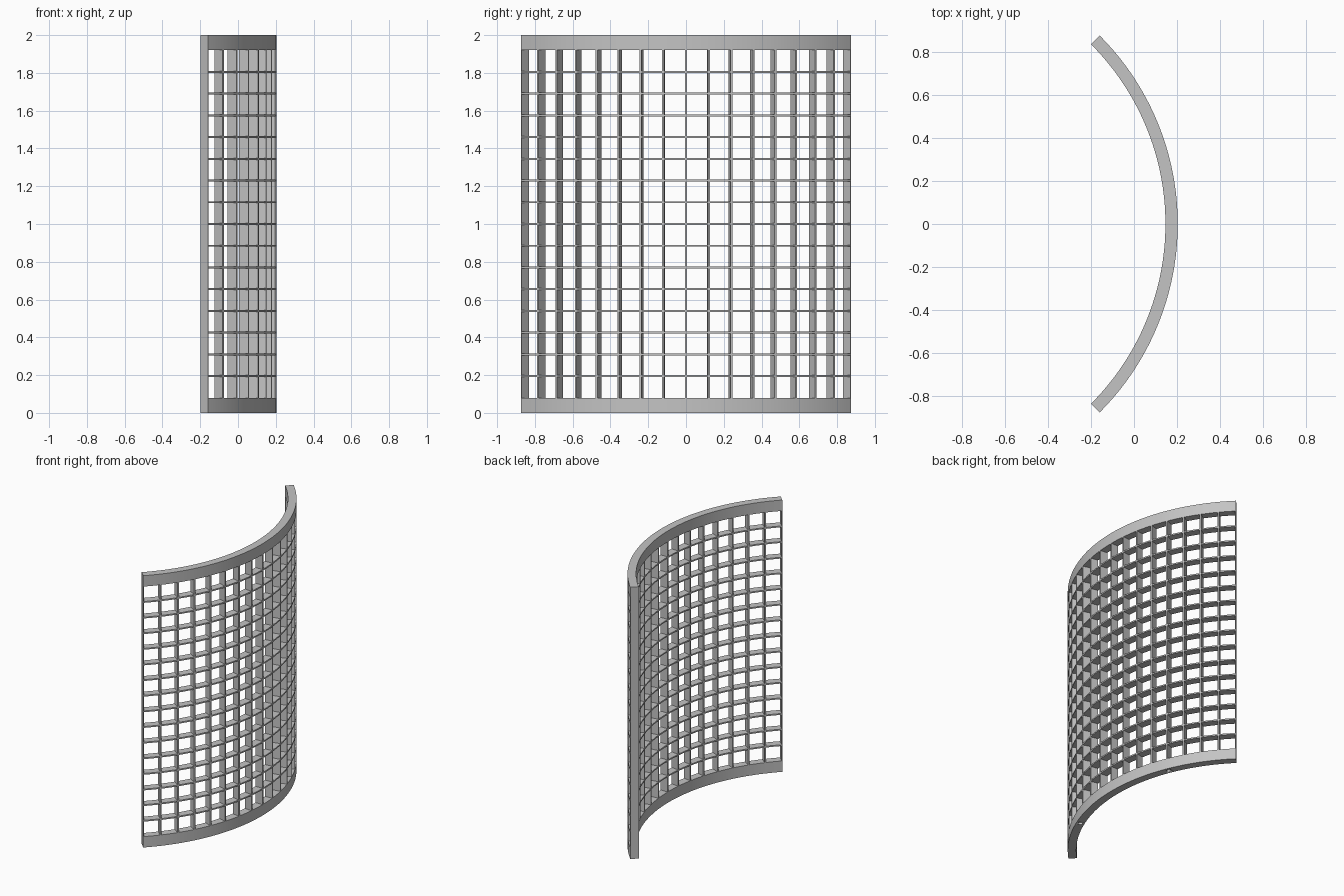
import bpy, bmesh, math

if "Cube" in bpy.data.objects:
    bpy.data.objects.remove(bpy.data.objects["Cube"], do_unlink=True)

R_OUT, R_IN = 1.237, 1.18
CENTRE_X = 0.203 - R_OUT
HALF = math.radians(45)
HEIGHT, BAND = 2.0, 0.08
CELLS = 16
THICK = 0.01

grey = bpy.data.materials.new("light_grey")
grey.use_nodes = True
colour = (0.55, 0.55, 0.55, 1)
grey.diffuse_color = colour
grey.node_tree.nodes["Principled BSDF"].inputs["Base Color"].default_value = colour


def finish(name, bm):
    bmesh.ops.recalc_face_normals(bm, faces=bm.faces)
    mesh = bpy.data.meshes.new(name)
    bm.to_mesh(mesh)
    bm.free()
    mesh.materials.append(grey)
    obj = bpy.data.objects.new(name, mesh)
    bpy.context.collection.objects.link(obj)
    bpy.ops.object.select_all(action="DESELECT")
    obj.select_set(True)
    bpy.context.view_layer.objects.active = obj
    bpy.ops.object.shade_smooth_by_angle(angle=math.radians(30))
    return obj


def arc_block(bm, a0, a1, z0, z1, steps):
    """Sweep a rectangular section around the arc and cap both ends."""
    sections = []
    for i in range(steps + 1):
        a = a0 + (a1 - a0) * i / steps
        section = [bm.verts.new((CENTRE_X + r * math.cos(a), r * math.sin(a), z))
                   for r, z in ((R_IN, z0), (R_OUT, z0), (R_OUT, z1), (R_IN, z1))]
        sections.append(section)
    for s, t in zip(sections, sections[1:]):
        for k in range(4):
            n = (k + 1) % 4
            bm.faces.new((s[k], s[n], t[n], t[k]))
    bm.faces.new(sections[0])
    bm.faces.new(sections[-1])


# Solid curved bands at the bottom and top
bands = {}
for name, z in (("bottom_band", 0), ("top_band", HEIGHT - BAND)):
    bm = bmesh.new()
    arc_block(bm, -HALF, HALF, z, z + BAND, 64)
    bands[name] = finish(name, bm)

# Upright bars, the outermost ones trimmed at the ends of the arc
bm = bmesh.new()
half_angle = THICK / 2 / R_OUT
for i in range(CELLS + 1):
    a = -HALF + 2 * HALF * i / CELLS
    arc_block(bm, max(a - half_angle, -HALF), min(a + half_angle, HALF),
              BAND, HEIGHT - BAND, 1)
finish("upright_bars", bm)

# Curved horizontal slats
bm = bmesh.new()
for i in range(1, CELLS):
    z = BAND + (HEIGHT - 2 * BAND) * i / CELLS
    arc_block(bm, -HALF, HALF, z - THICK / 2, z + THICK / 2, 64)
finish("horizontal_slats", bm)

# Two small peg holes under the bottom band
bm = bmesh.new()
middle = (R_IN + R_OUT) / 2
for a in (-HALF / 2, HALF / 2):
    made = bmesh.ops.create_cone(bm, cap_ends=True, segments=16,
                                 radius1=0.015, radius2=0.015, depth=0.08)
    bmesh.ops.translate(bm, verts=made["verts"],
                        vec=(CENTRE_X + middle * math.cos(a), middle * math.sin(a), 0))
cutter = finish("peg_hole_cutter", bm)
cutter.hide_render = True
cutter.hide_viewport = True
cut = bands["bottom_band"].modifiers.new("peg_holes", "BOOLEAN")
cut.operation = "DIFFERENCE"
cut.solver = "EXACT"
cut.object = cutter
